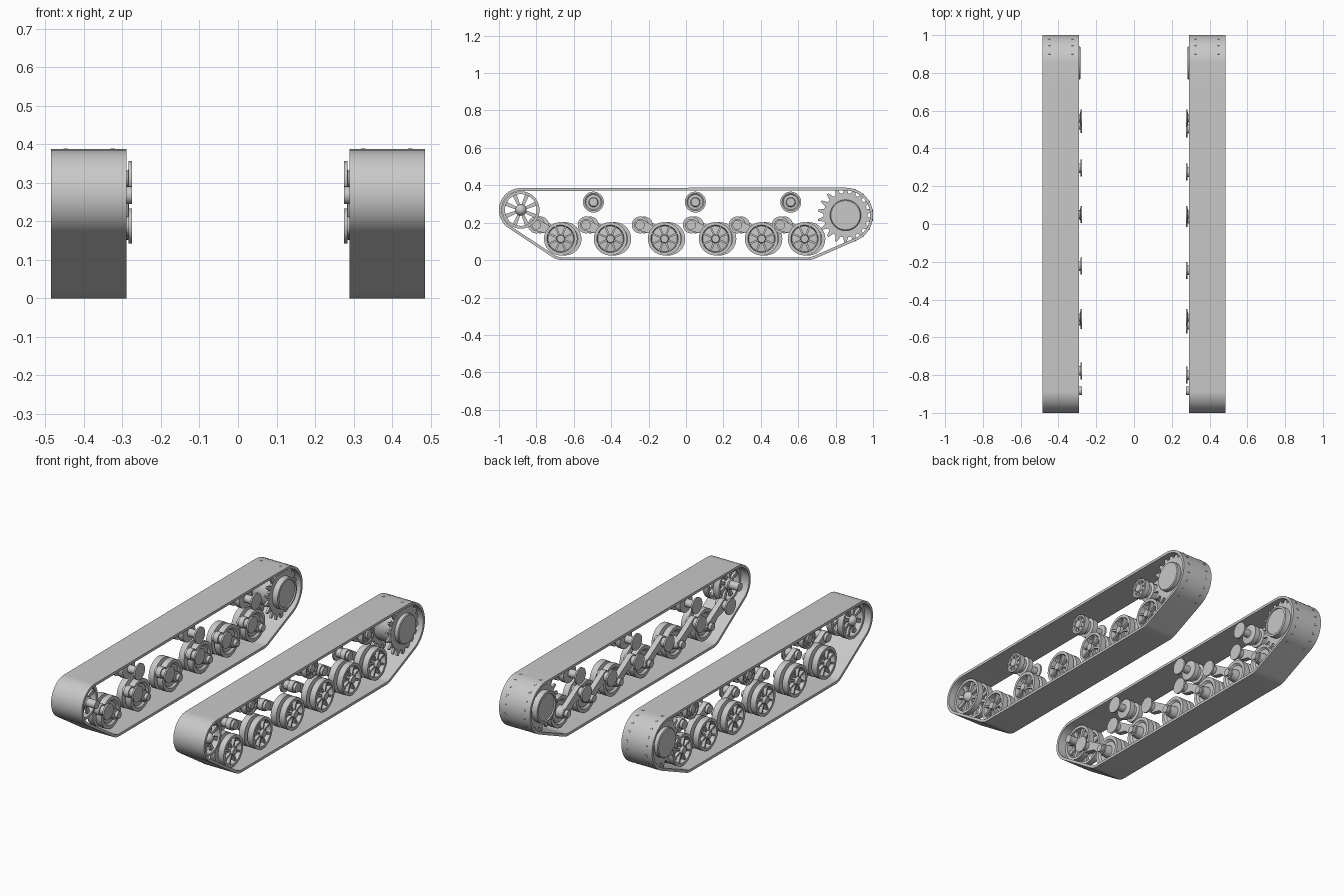
import bpy, bmesh, math
from mathutils import Matrix, Vector

cube = bpy.data.objects.get("Cube")
if cube:
    bpy.data.objects.remove(cube, do_unlink=True)

steel = bpy.data.materials.new("grey_steel")
steel.use_nodes = True
GREY = (0.58, 0.58, 0.58, 1)
steel.diffuse_color = GREY
steel.node_tree.nodes["Principled BSDF"].inputs["Base Color"].default_value = GREY


def circle(y, z, r, n=48):
    return [(y + r * math.cos(2 * math.pi * i / n), z + r * math.sin(2 * math.pi * i / n)) for i in range(n)]


def hull(points):
    """Convex outline, counter-clockwise."""
    def half(pts):
        out = []
        for p in pts:
            while len(out) > 1 and ((out[-1][0] - out[-2][0]) * (p[1] - out[-2][1])
                                    - (out[-1][1] - out[-2][1]) * (p[0] - out[-2][0])) <= 1e-9:
                out.pop()
            out.append(p)
        return out[:-1]
    pts = sorted(set(points))
    return half(pts) + half(pts[::-1])


def prism(bm, outline, x0, x1):
    """Extrude a y-z outline along x."""
    a = [bm.verts.new((x0, y, z)) for y, z in outline]
    b = [bm.verts.new((x1, y, z)) for y, z in outline]
    n = len(outline)
    bm.faces.new(a[::-1])
    bm.faces.new(b)
    for i in range(n):
        j = (i + 1) % n
        bm.faces.new((a[i], a[j], b[j], b[i]))


def lathe(bm, profile, closed=False, n=40):
    """Revolve (radius, x) points around the x axis."""
    rings = []
    for r, x in profile:
        if r == 0:
            rings.append([bm.verts.new((x, 0, 0))] * n)
        else:
            rings.append([bm.verts.new((x, y, z)) for y, z in circle(0, 0, r, n)])
    pairs = list(zip(rings, rings[1:] + rings[:1]))
    for p, q in pairs if closed else pairs[:-1]:
        for i in range(n):
            j = (i + 1) % n
            bm.faces.new(list(dict.fromkeys((p[i], p[j], q[j], q[i]))))


def spokes(bm, count, r0, r1, w0, w1, x0, x1):
    """Radial tapered bars."""
    for k in range(count):
        a = 2 * math.pi * (k + 0.5) / count
        c, s = math.cos(a), math.sin(a)
        corners = [(r0, -w0), (r1, -w1), (r1, w1), (r0, w0)]
        prism(bm, [(r * c - w * s, r * s + w * c) for r, w in corners], x0, x1)


def bolts(bm, count, radius, size, x0, x1):
    for k in range(count):
        a = 2 * math.pi * k / count
        prism(bm, circle(radius * math.cos(a), radius * math.sin(a), size, 6), x0, x1)


def place(bm, name, spots, shift=0.0):
    """Put the part on the left track and its mirror on the right one."""
    bmesh.ops.recalc_face_normals(bm, faces=bm.faces)
    for side, label in ((1, "left"), (-1, "right")):
        mesh = bpy.data.meshes.new(f"{label}_{name}")
        copy = bm.copy()
        if side < 0:
            bmesh.ops.transform(copy, matrix=Matrix.Scale(-1, 4, Vector((1, 0, 0))), verts=copy.verts)
            bmesh.ops.reverse_faces(copy, faces=copy.faces)
        copy.to_mesh(mesh)
        copy.free()
        mesh.materials.append(steel)
        mesh.polygons.foreach_set("use_smooth", [True] * len(mesh.polygons))
        mesh.set_sharp_from_angle(angle=math.radians(32))
        for i, (y, z) in enumerate(spots):
            obj = bpy.data.objects.new(f"{label}_{name}_{i + 1}", mesh)
            obj.location = (0, y + (shift if side < 0 else 0), z)
            bpy.context.collection.objects.link(obj)
    bm.free()


IDLER, SPROCKET = (-0.883, 0.268), (0.853, 0.24)
WHEELS = [(y, 0.114) for y in (-0.67, -0.404, -0.115, 0.158, 0.404, 0.634)]
ROLLERS = [(y, 0.31) for y in (-0.495, 0.05, 0.56)]
STAGGER = 0.022

# Track belt: hull around the running gear, hollowed by its own thickness
def belt_outline(inset):
    rounds = [(*IDLER, 0.117), (*SPROCKET, 0.147), (-0.66, 0.1, 0.1),
              (0.65, 0.1, 0.1), (0.6, 0.268, 0.12)]
    return hull([p for y, z, r in rounds for p in circle(y, z, r - inset, 96)])

bm = bmesh.new()
loops = []
for inset, x in ((0, 0.29), (0, 0.485), (0.015, 0.485), (0.015, 0.29)):
    loops.append([bm.verts.new((x, y, z)) for y, z in belt_outline(inset)])
for p, q in zip(loops, loops[1:] + loops[:1]):
    if len(p) == len(q):
        for i in range(len(p)):
            j = (i + 1) % len(p)
            bm.faces.new((p[i], p[j], q[j], q[i]))
    else:
        edges = [bm.edges.get((l[i - 1], l[i])) or bm.edges.new((l[i - 1], l[i]))
                 for l in (p, q) for i in range(len(l))]
        bmesh.ops.bridge_loops(bm, edges=edges)
place(bm, "track_belt", [(0, 0)])

# Road wheels: twin discs, dished and ribbed outer face
bm = bmesh.new()
lathe(bm, [(0, 0.45), (0.02, 0.45), (0.024, 0.42), (0.068, 0.415), (0.073, 0.44), (0.089, 0.44),
           (0.089, 0.405), (0.062, 0.4), (0.062, 0.39), (0.089, 0.385), (0.089, 0.35),
           (0.07, 0.35), (0.06, 0.36), (0.035, 0.36), (0.03, 0.32), (0, 0.32)])
spokes(bm, 8, 0.018, 0.072, 0.005, 0.005, 0.41, 0.436)
place(bm, "road_wheel", WHEELS, STAGGER)

# Suspension arms: trailing lever with hull flange and wheel axle
ARM_Y, ARM_Z = -0.13, 0.074
bm = bmesh.new()
prism(bm, hull(circle(ARM_Y, ARM_Z, 0.032) + circle(-0.06, 0.045, 0.02)), 0.315, 0.345)
prism(bm, hull(circle(-0.06, 0.045, 0.02) + circle(0, 0, 0.028)), 0.315, 0.345)
prism(bm, circle(ARM_Y, ARM_Z, 0.045), 0.275, 0.284)
prism(bm, circle(ARM_Y, ARM_Z, 0.025), 0.284, 0.36)
prism(bm, circle(0, 0, 0.02), 0.298, 0.36)
place(bm, "suspension_arm", WHEELS, STAGGER)

# Return rollers: spool with bolted cap, shaft and hull flange
bm = bmesh.new()
lathe(bm, [(0, 0.44), (0.022, 0.44), (0.026, 0.432), (0.04, 0.43), (0.046, 0.435), (0.056, 0.435),
           (0.056, 0.405), (0.04, 0.4), (0.04, 0.38), (0.056, 0.375), (0.056, 0.345),
           (0.022, 0.34), (0.022, 0.285), (0.046, 0.284), (0.046, 0.275), (0, 0.275)])
bolts(bm, 8, 0.034, 0.004, 0.425, 0.437)
place(bm, "return_roller", ROLLERS)

# Idlers: two open spoked rims on a rounded hub
bm = bmesh.new()
for x in (0.34, 0.41):
    lathe(bm, [(0.1, x), (0.1, x + 0.035), (0.085, x + 0.035), (0.085, x)], closed=True)
    spokes(bm, 8, 0.02, 0.088, 0.007, 0.011, x + 0.01, x + 0.024)
lathe(bm, [(0, 0.46), (0.014, 0.457), (0.025, 0.447), (0.031, 0.43), (0.031, 0.335),
           (0.023, 0.33), (0.023, 0.275), (0, 0.275)])
place(bm, "idler_wheel", [IDLER])

# Drive sprockets: toothed rings on a drum, with raised round caps
bm = bmesh.new()
for x in (0.318, 0.44):
    lathe(bm, [(0, x), (0.118, x), (0.118, x + 0.014), (0, x + 0.014)])
    spokes(bm, 18, 0.112, 0.149, 0.015, 0.005, x + 0.001, x + 0.013)
lathe(bm, [(0, 0.478), (0.078, 0.478), (0.083, 0.474), (0.083, 0.445), (0.095, 0.44), (0.095, 0.332),
           (0.088, 0.32), (0.088, 0.285), (0.076, 0.283), (0.074, 0.29), (0, 0.29)])
place(bm, "drive_sprocket", [SPROCKET])
